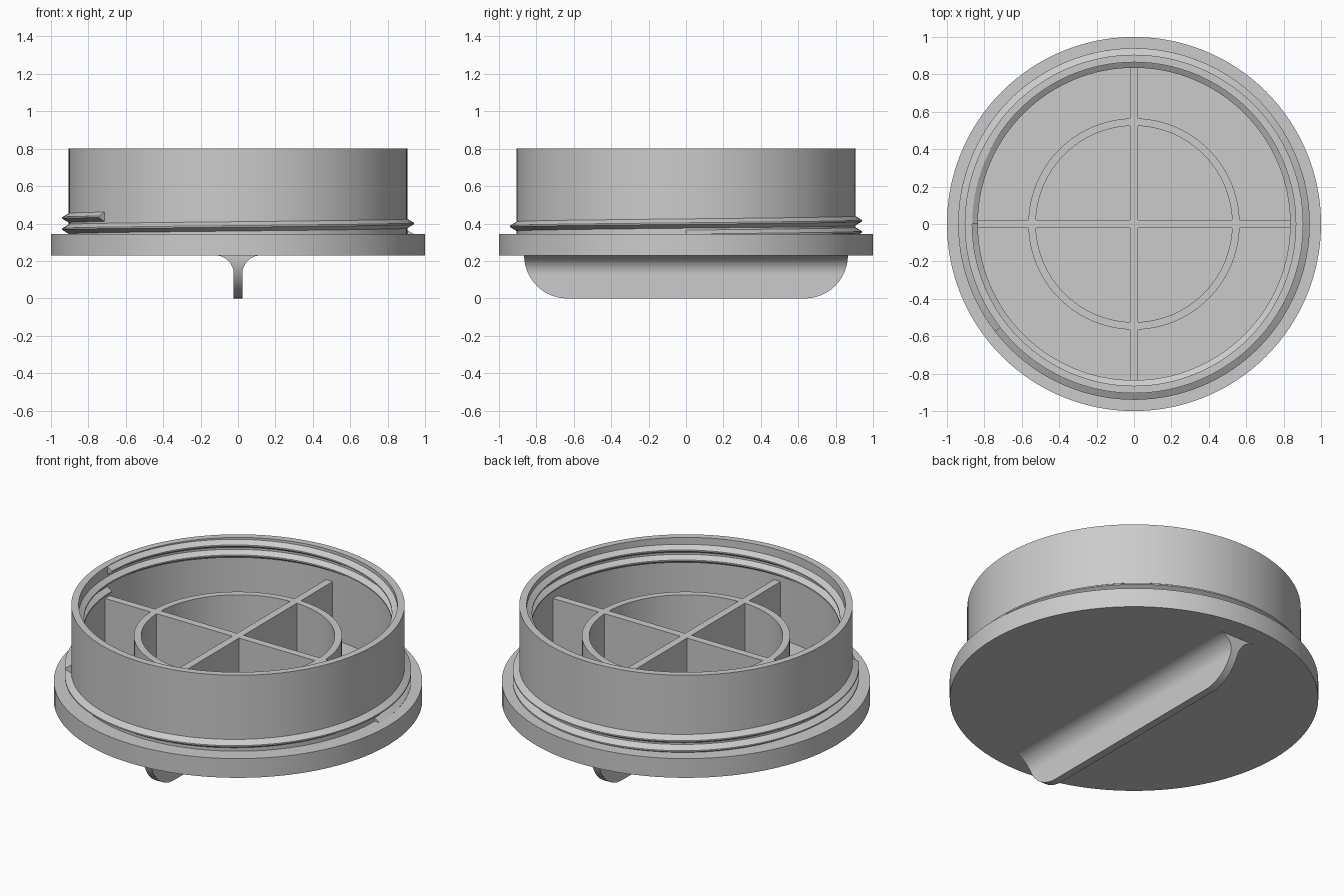
import bpy, bmesh, math

if "Cube" in bpy.data.objects:
    bpy.data.objects.remove(bpy.data.objects["Cube"])

SEG = 128
plastic = bpy.data.materials.new("grey_plastic")
plastic.diffuse_color = (0.6, 0.6, 0.6, 1)
plastic.use_nodes = True
plastic.node_tree.nodes["Principled BSDF"].inputs["Base Color"].default_value = plastic.diffuse_color


def finish(name, bm, smooth=True):
    """Turn a bmesh into a named, coloured object."""
    bmesh.ops.remove_doubles(bm, verts=bm.verts, dist=1e-5)
    bmesh.ops.recalc_face_normals(bm, faces=bm.faces)
    me = bpy.data.meshes.new(name)
    bm.to_mesh(me)
    bm.free()
    me.materials.append(plastic)
    ob = bpy.data.objects.new(name, me)
    bpy.context.collection.objects.link(ob)
    if smooth:
        bpy.ops.object.select_all(action='DESELECT')
        ob.select_set(True)
        bpy.context.view_layer.objects.active = ob
        bpy.ops.object.shade_smooth_by_angle(angle=math.radians(25))
    return ob


def skin(bm, sections, cap):
    """Join equal closed sections into a tube, with optional end caps."""
    rows = [[bm.verts.new(p) for p in s] for s in sections]
    n = len(rows[0])
    for a, b in zip(rows, rows[1:]):
        for i in range(n):
            j = (i + 1) % n
            bm.faces.new((a[i], a[j], b[j], b[i]))
    if cap:
        bm.faces.new(rows[0])
        bm.faces.new(rows[-1])


def sweep(name, profile, start, turns, pitch):
    """Sweep a closed (r, z) profile around z; zero pitch gives a ring."""
    bm = bmesh.new()
    steps = round(SEG * turns)
    sections = []
    for k in range(steps + 1):
        t = turns * k / steps
        a = math.radians(start) + 2 * math.pi * t
        sections.append([(r * math.cos(a), r * math.sin(a), z + pitch * t)
                         for r, z in profile])
    skin(bm, sections, pitch != 0)
    return finish(name, bm)


def box(name, hx, hy, z0, z1):
    bm = bmesh.new()
    skin(bm, [[(-hx, -hy, z), (hx, -hy, z), (hx, hy, z), (-hx, hy, z)]
              for z in (z0, z1)], True)
    return finish(name, bm, False)


# Lid body: flange, collar and floor as one turned shell
bm = bmesh.new()
profile = [(0, 0.23), (1, 0.23), (1, 0.345), (0.905, 0.345), (0.905, 0.8),
           (0.865, 0.8), (0.865, 0.27), (0, 0.27)]
verts = [bm.verts.new((r, 0, z)) for r, z in profile]
edges = [bm.edges.new(p) for p in zip(verts, verts[1:])]
bmesh.ops.spin(bm, geom=verts + edges, axis=(0, 0, 1), cent=(0, 0, 0),
               angle=2 * math.pi, steps=SEG)
finish("lid_body", bm)

# Screw threads outside and inside the collar
sweep("outer_thread", [(0.9, 0.315), (0.905, 0.315), (0.94, 0.336),
                       (0.94, 0.344), (0.905, 0.365), (0.9, 0.365)],
      0, 1.605, 0.06)
sweep("inner_thread", [(0.87, 0.63), (0.865, 0.63), (0.835, 0.65),
                       (0.835, 0.658), (0.865, 0.678), (0.87, 0.678)],
      180, 2, 0.06)

# Stiffening ribs on the floor
box("cross_rib_x", 0.866, 0.022, 0.26, 0.615)
box("cross_rib_y", 0.022, 0.866, 0.26, 0.615)
sweep("ring_rib", [(0.525, 0.26), (0.565, 0.26), (0.565, 0.615),
                   (0.525, 0.615)], 0, 1, 0)

# Grip under the lid: rounded ends, flared into the flange
R, FIL = 0.23, 0.1
bm = bmesh.new()
levels = sorted({R * (1 - math.cos(math.pi / 2 * i / 20)) for i in range(21)}
                | {R - FIL * (1 - math.sin(math.pi / 2 * i / 10))
                   for i in range(11)})
sections = []
for z in levels:
    hy = 0.635 + math.sqrt(max(0, R * R - (R - z) ** 2))
    d = max(0, z - (R - FIL))
    hx = 0.023 + FIL - math.sqrt(max(0, FIL * FIL - d * d))
    sections.append([(-hx, -hy, z), (hx, -hy, z), (hx, hy, z), (-hx, hy, z)])
skin(bm, sections, True)
finish("grip", bm)
